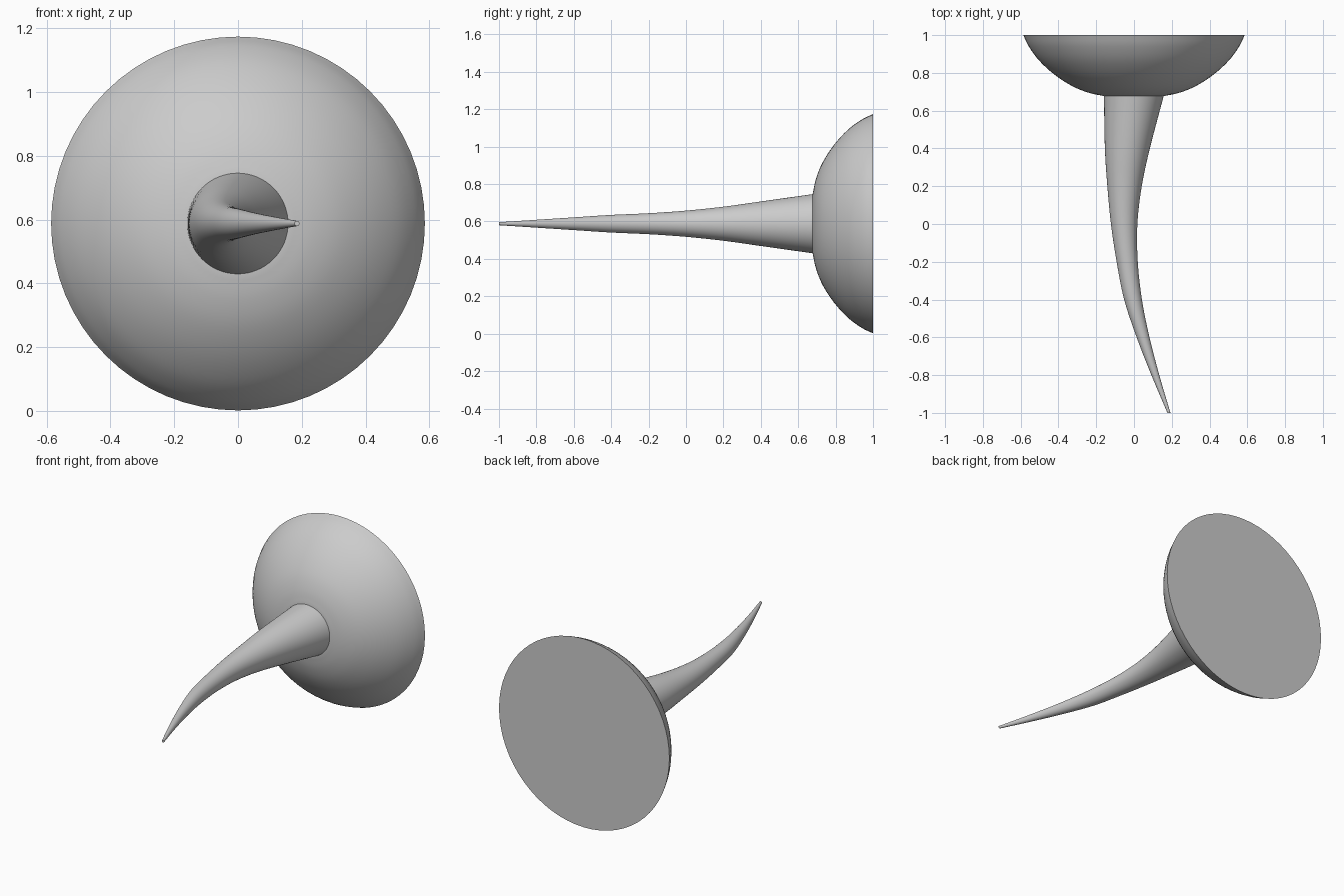
import bpy, bmesh, math

if "Cube" in bpy.data.objects:
    bpy.data.objects.remove(bpy.data.objects["Cube"])

CZ = 0.588   # height of the shared axis
SEG = 64


def smooth_rows(rows, steps):
    """Catmull-Rom interpolation through rows of numbers."""
    out = []
    n = len(rows)
    for i in range(n - 1):
        p1, p2 = rows[i], rows[i + 1]
        p0 = rows[i - 1] if i else [2 * a - b for a, b in zip(p1, p2)]
        p3 = rows[i + 2] if i + 2 < n else [2 * b - a for a, b in zip(p1, p2)]
        for s in range(steps):
            t = s / steps
            out.append([0.5 * (2 * b + (c - a) * t + (2 * a - 5 * b + 4 * c - d) * t * t
                               + (3 * b - a - 3 * c + d) * t ** 3)
                        for a, b, c, d in zip(p0, p1, p2, p3)])
    out.append(list(rows[-1]))
    return out


def loft(name, rows):
    """Circular rings (y, x centre, radius) joined along y, capped at both ends."""
    bm = bmesh.new()
    rings = []
    for y, cx, r in rows:
        rings.append([bm.verts.new((cx + r * math.cos(2 * math.pi * k / SEG), y,
                                    CZ + r * math.sin(2 * math.pi * k / SEG)))
                      for k in range(SEG)])
    for a, b in zip(rings, rings[1:]):
        for k in range(SEG):
            j = (k + 1) % SEG
            bm.faces.new((a[k], a[j], b[j], b[k]))
    bm.faces.new(rings[0])
    bm.faces.new(rings[-1])
    bmesh.ops.recalc_face_normals(bm, faces=bm.faces)
    me = bpy.data.meshes.new(name)
    bm.to_mesh(me)
    bm.free()
    ob = bpy.data.objects.new(name, me)
    bpy.context.collection.objects.link(ob)
    bpy.ops.object.select_all(action='DESELECT')
    ob.select_set(True)
    bpy.context.view_layer.objects.active = ob
    bpy.ops.object.shade_smooth_by_angle(angle=math.radians(35))
    return ob


# Domed mounting base with a flat back
loft("mounting_dome", smooth_rows([
    (1.0, 0, 0.586), (0.94, 0, 0.557), (0.865, 0, 0.502), (0.79, 0, 0.42),
    (0.73, 0, 0.327), (0.695, 0, 0.24), (0.677, 0, 0.158)], 4))

# Curved tapering horn
loft("curved_horn", smooth_rows([
    (0.677, -0.001, 0.158), (0.4, -0.035, 0.119), (0.2, -0.05, 0.091),
    (0.0, -0.052, 0.07), (-0.2, -0.036, 0.056), (-0.4, -0.005, 0.047),
    (-0.6, 0.048, 0.034), (-0.8, 0.113, 0.021), (-1.0, 0.185, 0.008)], 6))
